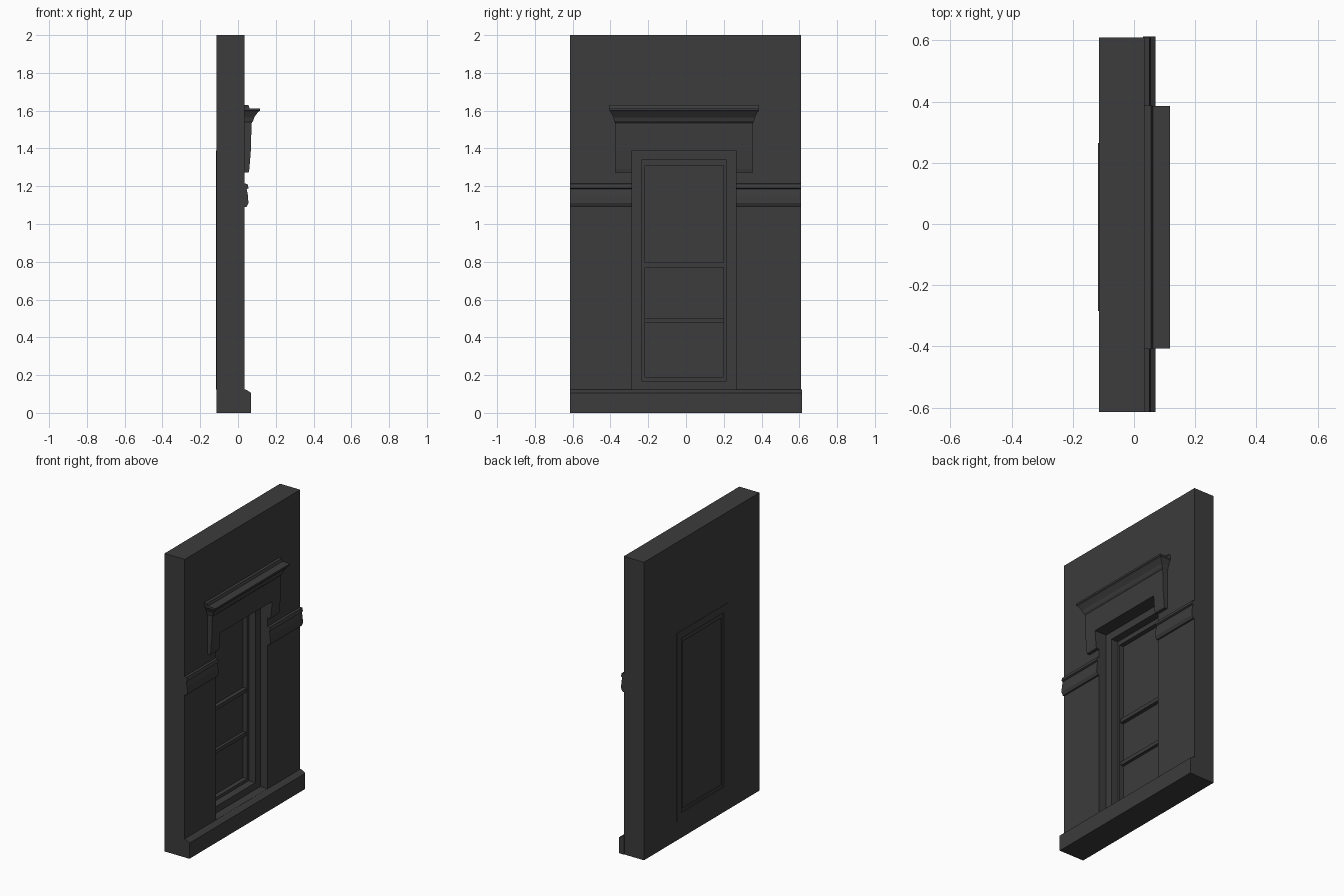
import bpy
import bmesh

if "Cube" in bpy.data.objects:
    bpy.data.objects.remove(bpy.data.objects["Cube"], do_unlink=True)

stone = bpy.data.materials.new("dark_grey_stone")
stone.use_nodes = True
GREY = (0.045, 0.045, 0.045, 1)
stone.diffuse_color = GREY
stone.node_tree.nodes["Principled BSDF"].inputs["Base Color"].default_value = GREY


def finish(name, bm):
    bmesh.ops.recalc_face_normals(bm, faces=bm.faces)
    mesh = bpy.data.meshes.new(name)
    bm.to_mesh(mesh)
    bm.free()
    mesh.materials.append(stone)
    obj = bpy.data.objects.new(name, mesh)
    bpy.context.collection.objects.link(obj)
    return obj


def loft(name, loops):
    """Join matching loops of points with quads and cap both ends."""
    bm = bmesh.new()
    rows = [[bm.verts.new(p) for p in loop] for loop in loops]
    n = len(rows[0])
    for a, b in zip(rows, rows[1:]):
        for i in range(n):
            j = (i + 1) % n
            bm.faces.new((a[i], a[j], b[j], b[i]))
    bm.faces.new(rows[0])
    bm.faces.new(rows[-1])
    return finish(name, bm)


def extrude_y(name, profile, y0, y1):
    """Run an (x, z) profile along the wall."""
    return loft(name, [[(x, y, z) for x, z in profile] for y in (y0, y1)])


def box(name, x0, x1, y0, y1, z0, z1):
    return extrude_y(name, [(x0, z0), (x1, z0), (x1, z1), (x0, z1)], y0, y1)


def ring(name, outer, inner, x0, x1):
    """Rectangular frame; rectangles are (y0, y1, z0, z1)."""
    bm = bmesh.new()

    def corners(r, x):
        y0, y1, z0, z1 = r
        return [bm.verts.new((x, y, z)) for y, z in
                ((y0, z0), (y1, z0), (y1, z1), (y0, z1))]
    loops = [corners(outer, x0), corners(outer, x1),
             corners(inner, x1), corners(inner, x0)]
    for k in range(4):
        a, b = loops[k], loops[(k + 1) % 4]
        for i in range(4):
            j = (i + 1) % 4
            bm.faces.new((a[i], a[j], b[j], b[i]))
    return finish(name, bm)


def stack(name, levels, back):
    """Loft of horizontal rectangles given as (z, front x, y0, y1)."""
    return loft(name, [[(back, y0, z), (x, y0, z), (x, y1, z), (back, y1, z)]
                       for z, x, y0, y1 in levels])


BACK, FACE = -0.115, 0.035
WALL = (-0.615, 0.61, 0, 2)
OPENING = (-0.285, 0.265, 0.125, 1.39)
CASING = (-0.235, 0.215, 0.17, 1.34)
SASH = (-0.218, 0.198, 0.19, 1.31)

# Wall with stepped window frame
ring("wall", WALL, OPENING, BACK, FACE)
ring("window_casing", OPENING, CASING, -0.117, -0.02)
ring("window_sash", CASING, SASH, -0.112, -0.07)
box("window_pane", -0.107, -0.1, *SASH)
for name, z0, z1, front in (("lower_rail", 0.475, 0.5, -0.08),
                            ("meeting_rail", 0.77, 0.795, -0.075)):
    box(name, -0.105, front, SASH[0], SASH[1], z0, z1)

# Plinth along the foot of the wall
extrude_y("plinth", [(0.03, 0), (0.07, 0), (0.07, 0.105), (0.045, 0.122),
                     (0.03, 0.125)], -0.615, 0.613)

# Belt course on either side of the window
belt = [(0.03, 1.09), (0.045, 1.09), (0.055, 1.11), (0.053, 1.15),
        (0.046, 1.185), (0.056, 1.19), (0.05, 1.212), (0.03, 1.215)]
extrude_y("right_belt", belt, WALL[0], OPENING[0])
extrude_y("left_belt", belt, OPENING[1], WALL[1])

# Window hood: lintel, two hanging ears and a flared cornice
H0, H1 = -0.375, 0.355
stack("hood_lintel", [(1.39, 0.068, H0, H1), (1.54, 0.072, H0, H1)], 0.03)
for name, y0, y1 in (("right_ear", H0, OPENING[0]), ("left_ear", OPENING[1], H1)):
    stack(name, [(1.272, 0.056, y0, y1), (1.29, 0.06, y0, y1),
                 (1.39, 0.068, y0, y1)], 0.03)
flare = [(1.535, 0.072), (1.545, 0.08), (1.565, 0.086), (1.595, 0.108),
         (1.6, 0.117), (1.612, 0.117)]
stack("hood_cornice",
      [(z, x, H0 - (x - 0.072) * 0.7, H1 + (x - 0.072) * 0.7) for z, x in flare],
      0.03)
stack("hood_cap", [(1.61, 0.062, -0.405, 0.385), (1.63, 0.055, -0.408, 0.387)], 0.03)
